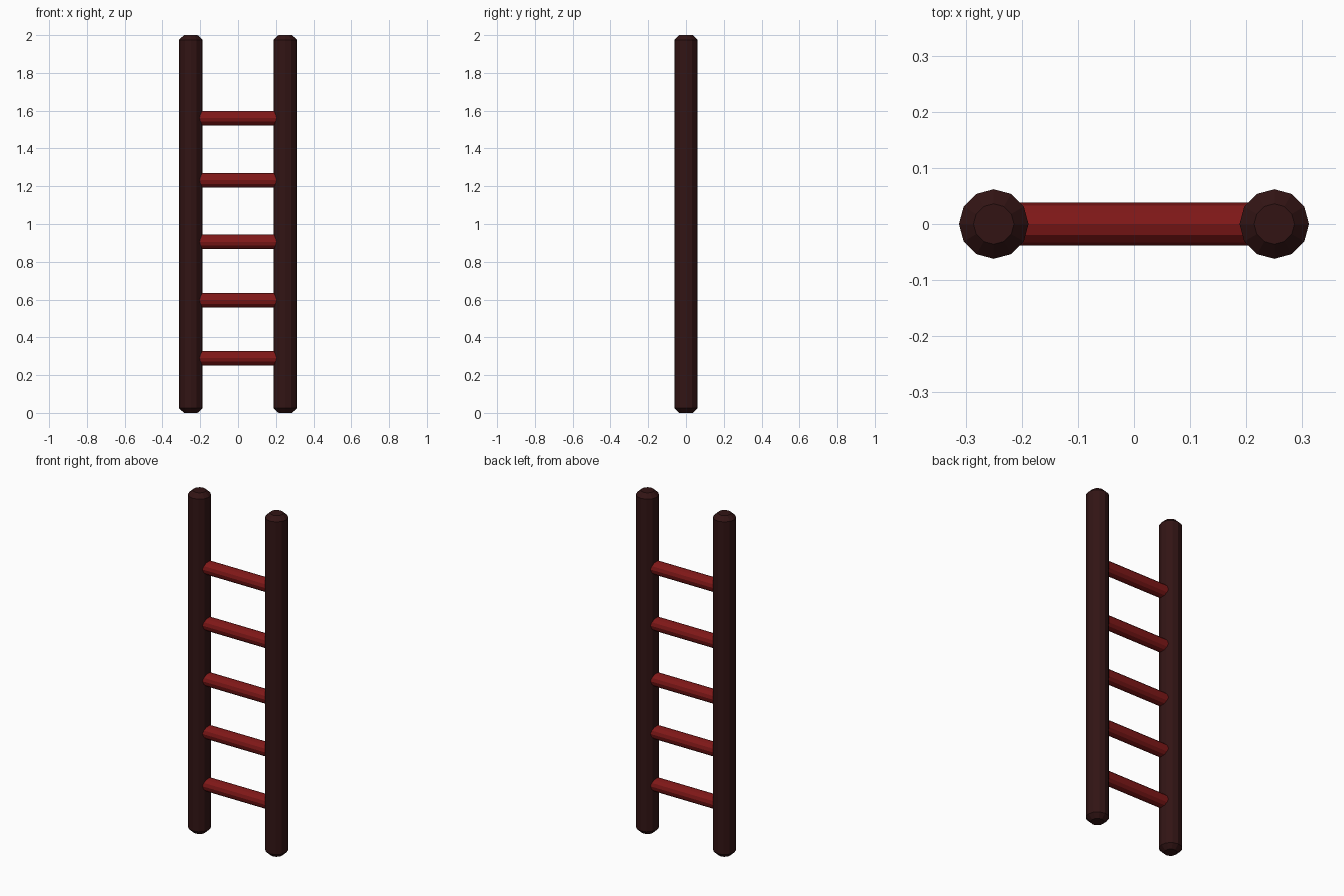
import bpy
import math

if "Cube" in bpy.data.objects:
    bpy.data.objects.remove(bpy.data.objects["Cube"])

SIDES = 12


def material(name, color):
    m = bpy.data.materials.new(name)
    m.diffuse_color = color
    m.use_nodes = True
    m.node_tree.nodes["Principled BSDF"].inputs["Base Color"].default_value = m.diffuse_color
    return m


def pole(name, radius, length, location, mat, rotation=(0, 0, 0)):
    bpy.ops.mesh.primitive_cylinder_add(vertices=SIDES, radius=radius, depth=length,
                                        location=location, rotation=rotation)
    ob = bpy.context.object
    ob.name = name
    ob.data.materials.append(mat)
    return ob


dark_wood = material("dark_wood", (0.032, 0.007, 0.007, 1))
red_wood = material("red_wood", (0.216, 0.009, 0.009, 1))

# Side rails with chamfered ends
for side, x in (("left", -0.25), ("right", 0.25)):
    rail = pole(side + "_rail", 0.062, 2.0, (x, 0, 1.0), dark_wood)
    bevel = rail.modifiers.new("end_chamfer", 'BEVEL')
    bevel.width = 0.025
    bevel.segments = 1
    bevel.limit_method = 'ANGLE'
    bevel.angle_limit = math.radians(45)

# Rungs, let into the rails at both ends
for i, z in enumerate((0.29, 0.597, 0.906, 1.232, 1.561)):
    pole(f"rung_{i + 1}", 0.0385, 0.5, (0, 0, z), red_wood, (0, math.pi / 2, 0))
